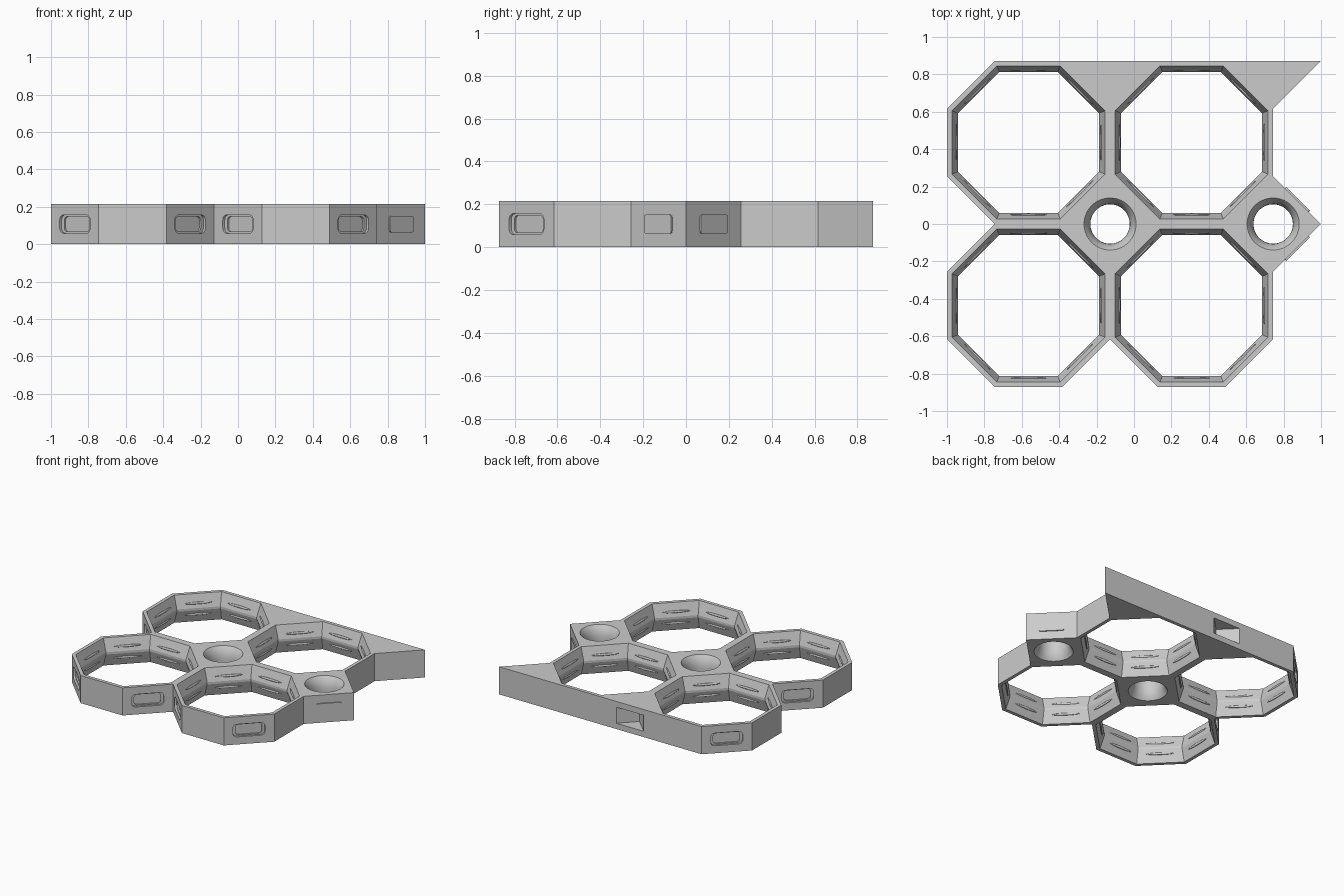
import bpy, bmesh, math
from mathutils import Matrix, Vector

if "Cube" in bpy.data.objects:
    bpy.data.objects.remove(bpy.data.objects["Cube"])

R = 0.436                      # cell apothem
S = R * math.tan(math.pi / 8)  # half side of a cell
H = 0.215                      # height
MID = -1 + 2 * R               # shared wall between columns
RIGHT = -1 + 4 * R
TOP = 2 * R
D = R - S                      # half diagonal of the square gaps

grey = bpy.data.materials.new("light_grey_plastic")
grey.use_nodes = True
grey.diffuse_color = (0.6, 0.6, 0.6, 1)
grey.node_tree.nodes["Principled BSDF"].inputs["Base Color"].default_value = (0.6, 0.6, 0.6, 1)


def finish(name, bm, matrix=None):
    bmesh.ops.recalc_face_normals(bm, faces=bm.faces)
    if matrix:
        bm.transform(matrix)
    mesh = bpy.data.meshes.new(name)
    bm.to_mesh(mesh)
    bm.free()
    mesh.materials.append(grey)
    ob = bpy.data.objects.new(name, mesh)
    bpy.context.collection.objects.link(ob)
    return ob


def loft(name, rings, matrix=None):
    """Skin a stack of point rings and cap both ends."""
    bm = bmesh.new()
    loops = [[bm.verts.new(p) for p in ring] for ring in rings]
    n = len(loops[0])
    for a, b in zip(loops, loops[1:]):
        for i in range(n):
            j = (i + 1) % n
            bm.faces.new((a[i], a[j], b[j], b[i]))
    bm.faces.new(loops[0])
    bm.faces.new(loops[-1])
    return finish(name, bm, matrix)


def prism(name, outline, z0, z1, matrix=None):
    return loft(name, [[(x, y, z) for x, y in outline] for z in (z0, z1)], matrix)


def turned(name, sides, profile, x, y):
    """Regular-sided bore; profile holds (apothem, z)."""
    rings = []
    for r, z in profile:
        r /= math.cos(math.pi / sides)
        angles = [(i + 0.5) * math.tau / sides for i in range(sides)]
        rings.append([(x + r * math.cos(a), y + r * math.sin(a), z) for a in angles])
    return loft(name, rings)


def rounded(w, h, r):
    pts = []
    for k, (sx, sy) in enumerate(((1, 1), (-1, 1), (-1, -1), (1, -1))):
        for i in range(5):
            a = (k + i / 4) * math.pi / 2
            pts.append((sx * (w / 2 - r) + r * math.cos(a), sy * (h / 2 - r) + r * math.sin(a)))
    return pts


def on_face(x, y, angle):
    """Frame on an outer wall: local z points outwards, local y up."""
    turn = Matrix.Rotation(angle, 4, "Z") @ Matrix.Rotation(math.pi / 2, 4, "Y") @ Matrix.Rotation(math.pi / 2, 4, "Z")
    return Matrix.Translation((x, y, H / 2)) @ turn


def smooth(ob):
    bpy.ops.object.select_all(action="DESELECT")
    ob.select_set(True)
    bpy.context.view_layer.objects.active = ob
    bpy.ops.object.shade_smooth_by_angle(angle=math.radians(14))


# Frame block, following the outside of the cells and fillers
outline = [(-1, R + S), (-1, D), (-1 + D, 0), (-1, -D), (-1, -R - S), (-1 + D, -TOP),
           (MID - D, -TOP), (MID, -R - S), (MID + D, -TOP), (RIGHT - D, -TOP),
           (RIGHT, -R - S), (RIGHT, -D), (RIGHT + D, 0), (RIGHT, D),
           (RIGHT, R + S), (RIGHT + D, TOP), (-1 + D, TOP)]
frame = prism("honeycomb_frame", outline, 0, H)
cutters = []

# Cell bores, pinched at mid height
cells = [(x, y) for x in (-1 + R, MID + R) for y in (-R, R)]
rim, waist = 0.409, 0.377
for x, y in cells:
    cutters.append(turned("cell_cutter", 8, [
        (rim, -0.05), (rim, 0), (waist, H * 0.46), (waist, H * 0.54), (rim, H), (rim, H + 0.05)], x, y))

# Round holes with flared mouths
flare = [(0.105 + 0.034 * abs(2 * t / 16 - 1) ** 2.5, H * t / 16) for t in range(17)]
for x in (MID, RIGHT):
    cutters.append(turned("hole_cutter", 48, [(0.139, -0.05)] + flare + [(0.139, H + 0.05)], x, 0))

# Stepped slots in the free diagonal walls
for x, y in cells:
    for sx in (-1, 1):
        for sy in (-1, 1):
            if x + sx * R < -0.99 or y + sy * R < -TOP + 0.01:
                a = math.atan2(sy, sx)
                place = on_face(x + R * math.cos(a), y + R * math.sin(a), a)
                cutters.append(prism("slot_cutter", rounded(0.23, 0.098, 0.028), -0.015, 0.05, place))
                cutters.append(prism("slot_floor_cutter", rounded(0.19, 0.08, 0.02), -0.026, 0.04, place))

# Tapered pocket in the back wall
w = 0.118
cutters.append(prism("back_pocket_cutter", [
    (MID - w, TOP + 0.05), (MID - w, TOP), (MID, TOP - w), (MID + w, TOP), (MID + w, TOP + 0.05)], 0.045, 0.17))

bpy.context.view_layer.objects.active = frame
for cutter in cutters:
    mod = frame.modifiers.new("cut", "BOOLEAN")
    mod.operation, mod.solver, mod.object = "DIFFERENCE", "EXACT", cutter
    bpy.ops.object.modifier_apply(modifier=mod.name)
    bpy.data.objects.remove(cutter)
smooth(frame)

# Shallow plugs on the free walls of the end connector
for side, sy in (("right_front", -1), ("right_back", 1)):
    prism(side + "_plug", rounded(0.18, 0.088, 0.012), -0.01, 0.008,
          on_face(RIGHT + D / 2, sy * D / 2, sy * math.pi / 4))

# Lens-shaped grip ridges on every inner wall
bm = bmesh.new()
for x, y in cells:
    for k in range(8):
        a = k * math.pi / 4
        for t in (0.3, 0.7):
            r = rim - (rim - waist) * (1 - abs(2 * t - 1)) / 0.92
            place = (Matrix.Translation((x + r * math.cos(a), y + r * math.sin(a), H * t))
                     @ Matrix.Rotation(a, 4, "Z") @ Matrix.Diagonal((0.007, 0.1, 0.009, 1)))
            bmesh.ops.create_uvsphere(bm, u_segments=16, v_segments=8, radius=1, matrix=place)
for f in bm.faces:
    f.smooth = True
finish("grip_ridges", bm)
